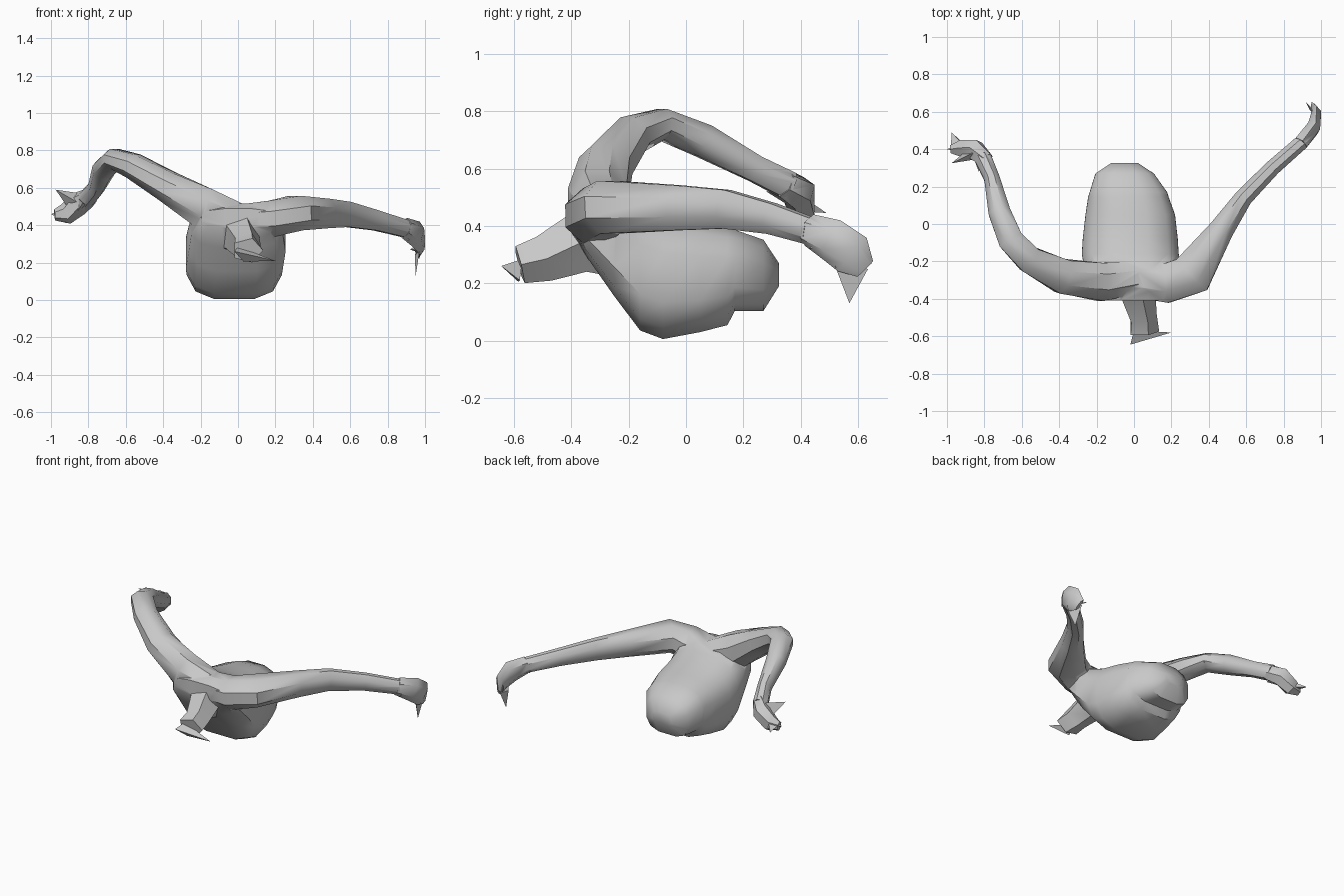
import bpy, bmesh, math
from mathutils import Vector

cube = bpy.data.objects.get("Cube")
if cube:
    bpy.data.objects.remove(cube, do_unlink=True)

grey = bpy.data.materials.new("plain_grey")
grey.use_nodes = True
colour = (0.58, 0.58, 0.58, 1)
grey.diffuse_color = colour
grey.node_tree.nodes["Principled BSDF"].inputs["Base Color"].default_value = colour


def activate(ob):
    bpy.ops.object.select_all(action='DESELECT')
    ob.select_set(True)
    bpy.context.view_layer.objects.active = ob


def finish(name, bm):
    bmesh.ops.recalc_face_normals(bm, faces=bm.faces)
    mesh = bpy.data.meshes.new(name)
    bm.to_mesh(mesh)
    bm.free()
    mesh.materials.append(grey)
    ob = bpy.data.objects.new(name, mesh)
    bpy.context.collection.objects.link(ob)
    return ob


def loft(name, rings, sides, top=1.0, bottom=1.0, axis=None):
    """Skin rings of (centre, half width, half height) along their path."""
    bm = bmesh.new()
    centres = [Vector(r[0]) for r in rings]
    loops = []
    for i, (c, w, h) in enumerate(rings):
        t = Vector(axis) if axis else (
            centres[min(i + 1, len(rings) - 1)] - centres[max(i - 1, 0)])
        side = t.cross(Vector((0, 0, 1))).normalized()
        up = side.cross(t).normalized()
        loop = []
        for k in range(sides):
            a = math.tau * (k + 0.5) / sides
            power = top if math.sin(a) > 0 else bottom
            u, v = (math.copysign(abs(f) ** power, f) for f in (math.cos(a), math.sin(a)))
            loop.append(bm.verts.new(centres[i] + side * u * w + up * v * h))
        loops.append(loop)
    for a, b in zip(loops, loops[1:]):
        for k in range(sides):
            n = (k + 1) % sides
            bm.faces.new((a[k], a[n], b[n], b[k]))
    bm.faces.new(loops[0])
    bm.faces.new(loops[-1])
    return finish(name, bm)


def spike(name, base, tip):
    """Thin pointed shard on a triangular base."""
    bm = bmesh.new()
    vs = [bm.verts.new(p) for p in base]
    end = bm.verts.new(tip)
    bm.faces.new(vs)
    for i in range(3):
        bm.faces.new((vs[i], vs[(i + 1) % 3], end))
    finish(name, bm)


# Torso: y, centre x, half width, bottom, top
torso = [(-.41, 0, .20, .39, .49), (-.34, -.005, .25, .28, .52),
         (-.25, -.005, .265, .15, .51), (-.16, -.02, .265, .03, .48),
         (-.08, -.02, .26, .0, .45), (.05, -.02, .245, .025, .42),
         (.145, -.03, .22, .05, .40), (.17, -.03, .212, .10, .39),
         (.27, -.05, .16, .10, .355), (.325, -.05, .075, .19, .27)]
body = loft("body", [((x, y, (b + t) / 2), w, (t - b) / 2) for y, x, w, b, t in torso],
            12, 0.75, 0.66, (0, 1, 0))

parts = []
# Shoulders and arms
parts.append(loft("left_arm", [
    ((-.05, -.29, .42), .10, .09), ((.18, -.315, .435), .115, .105),
    ((.31, -.27, .465), .125, .10), ((.468, -.03, .463), .072, .085),
    ((.585, .14, .458), .052, .073), ((.74, .30, .425), .045, .058),
    ((.90, .44, .38), .042, .05)], 8))
parts.append(loft("right_arm", [
    ((.05, -.28, .42), .09, .08), ((-.18, -.31, .49), .11, .12),
    ((-.38, -.28, .61), .10, .088), ((-.56, -.19, .717), .078, .072),
    ((-.66, -.085, .755), .073, .058), ((-.718, .06, .697), .064, .063),
    ((-.758, .24, .60), .045, .05), ((-.81, .36, .54), .05, .052)], 8))

# Neck stump
parts.append(loft("neck", [
    ((.02, -.26, .36), .15, .15), ((.015, -.38, .34), .10, .11),
    ((.045, -.50, .285), .078, .085), ((.05, -.58, .265), .085, .07)], 5))

# Hands
parts.append(loft("left_hand", [
    ((.89, .43, .385), .045, .058), ((.955, .51, .35), .042, .077),
    ((.975, .58, .30), .028, .077), ((.96, .625, .25), .012, .04)], 6))
parts.append(loft("right_hand", [
    ((-.79, .34, .55), .045, .052), ((-.85, .395, .515), .06, .065),
    ((-.92, .405, .46), .05, .057), ((-.98, .40, .455), .025, .03)], 6))

# Weld the limbs into one continuous skin
for part in parts:
    weld = body.modifiers.new("weld", 'BOOLEAN')
    weld.operation = 'UNION'
    weld.solver = 'EXACT'
    weld.object = part
    activate(body)
    bpy.ops.object.modifier_apply(modifier="weld")
    bpy.data.objects.remove(part, do_unlink=True)
activate(body)
bpy.ops.object.shade_smooth_by_angle(angle=math.radians(44))

# Loose shard on the neck
spike("neck_shard", [(-.02, -.645, .26), (.0, -.57, .285), (.03, -.585, .205)],
      (.20, -.58, .21))

# Left fingers
spike("left_finger", [(.97, .52, .26), (.945, .55, .24), (.95, .635, .25)], (.95, .57, .13))
spike("left_fingertip", [(.96, .59, .30), (.98, .59, .25), (.94, .61, .27)], (.92, .65, .27))
spike("left_thumb", [(.93, .46, .36), (.95, .50, .33), (.91, .43, .32)], (.85, .45, .345))

# Right fingers
spike("right_finger", [(-.98, .39, .47), (-.90, .41, .50), (-.89, .41, .45)], (-.975, .49, .445))
spike("right_thumb", [(-.84, .39, .57), (-.82, .35, .50), (-.90, .39, .48)], (-.975, .325, .59))
spike("right_fingertip", [(-.93, .38, .48), (-.93, .43, .46), (-.92, .40, .41)], (-1.0, .40, .46))
spike("right_palm_shard", [(-.86, .36, .55), (-.80, .36, .50), (-.86, .36, .47)], (-.83, .28, .52))
